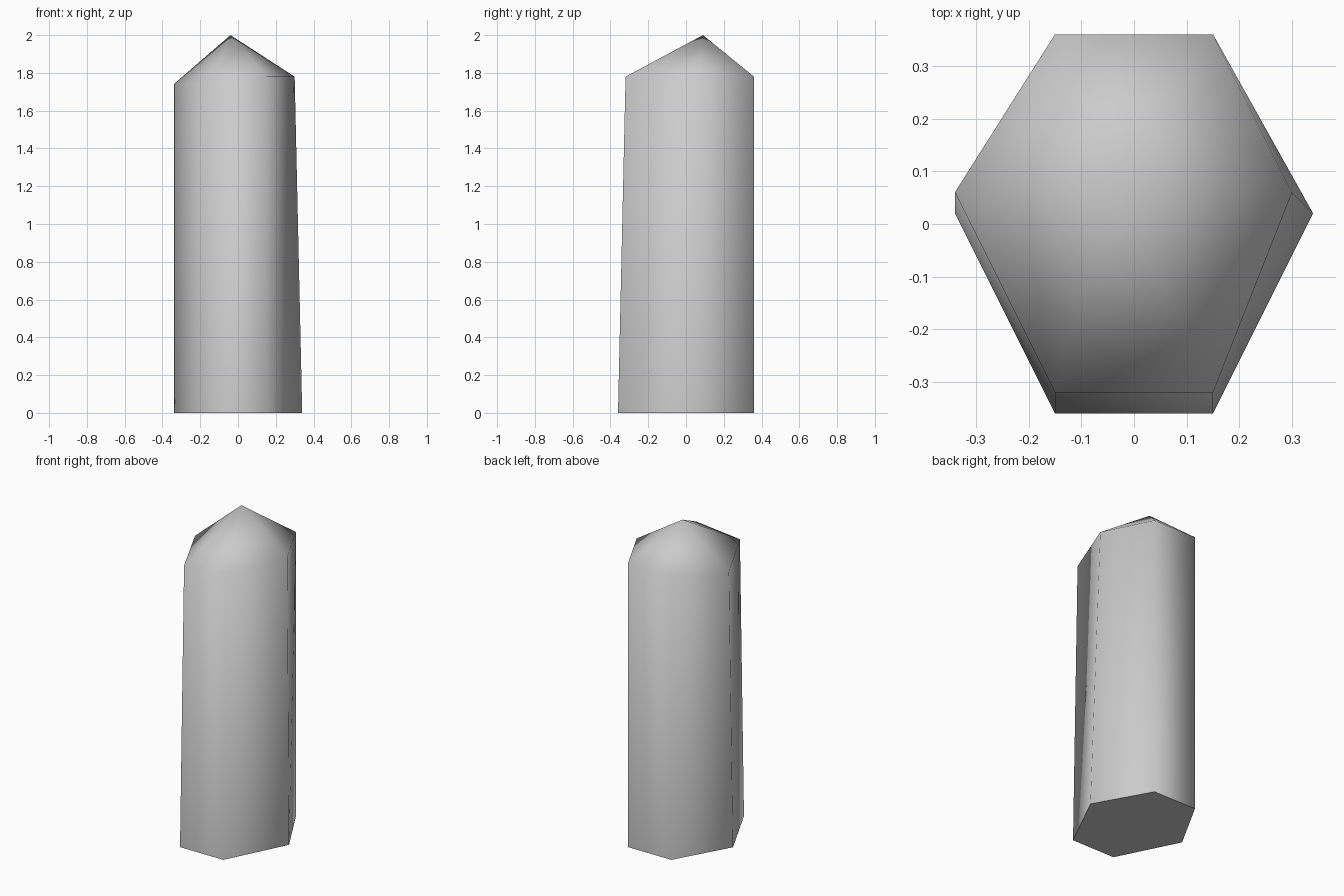
import bpy, bmesh, math

cube = bpy.data.objects.get("Cube")
if cube:
    bpy.data.objects.remove(cube, do_unlink=True)

# Stone material
stone = bpy.data.materials.new("grey_stone")
stone.use_nodes = True
grey = (0.6, 0.6, 0.6, 1)
stone.diffuse_color = grey
bsdf = stone.node_tree.nodes["Principled BSDF"]
bsdf.inputs["Base Color"].default_value = grey
bsdf.inputs["Roughness"].default_value = 0.8

# Six-sided outlines, counter-clockwise from the +x corner
base = [(0.34, 0.02, 0), (0.15, 0.36, 0), (-0.15, 0.36, 0),
        (-0.34, 0.02, 0), (-0.15, -0.36, 0), (0.15, -0.36, 0)]
shoulder = [(0.30, 0.06, 1.78), (0.15, 0.36, 1.78), (-0.15, 0.36, 1.78),
            (-0.34, 0.06, 1.74), (-0.15, -0.32, 1.75), (0.15, -0.32, 1.78)]
tip = (-0.04, 0.09, 2.0)

# Leaning shaft with an off-centre point
bm = bmesh.new()
low = [bm.verts.new(p) for p in base]
high = [bm.verts.new(p) for p in shoulder]
apex = bm.verts.new(tip)
bm.faces.new(low[::-1])
for i in range(len(low)):
    j = (i + 1) % len(low)
    bm.faces.new((low[i], low[j], high[j], high[i]))
    bm.faces.new((high[i], high[j], apex))
bmesh.ops.recalc_face_normals(bm, faces=bm.faces)

mesh = bpy.data.meshes.new("pointed_crystal")
bm.to_mesh(mesh)
bm.free()
mesh.materials.append(stone)
crystal = bpy.data.objects.new("pointed_crystal", mesh)
bpy.context.collection.objects.link(crystal)

# Soft shading everywhere except the flat underside
bpy.ops.object.select_all(action='DESELECT')
crystal.select_set(True)
bpy.context.view_layer.objects.active = crystal
bpy.ops.object.shade_smooth_by_angle(angle=math.radians(75))
